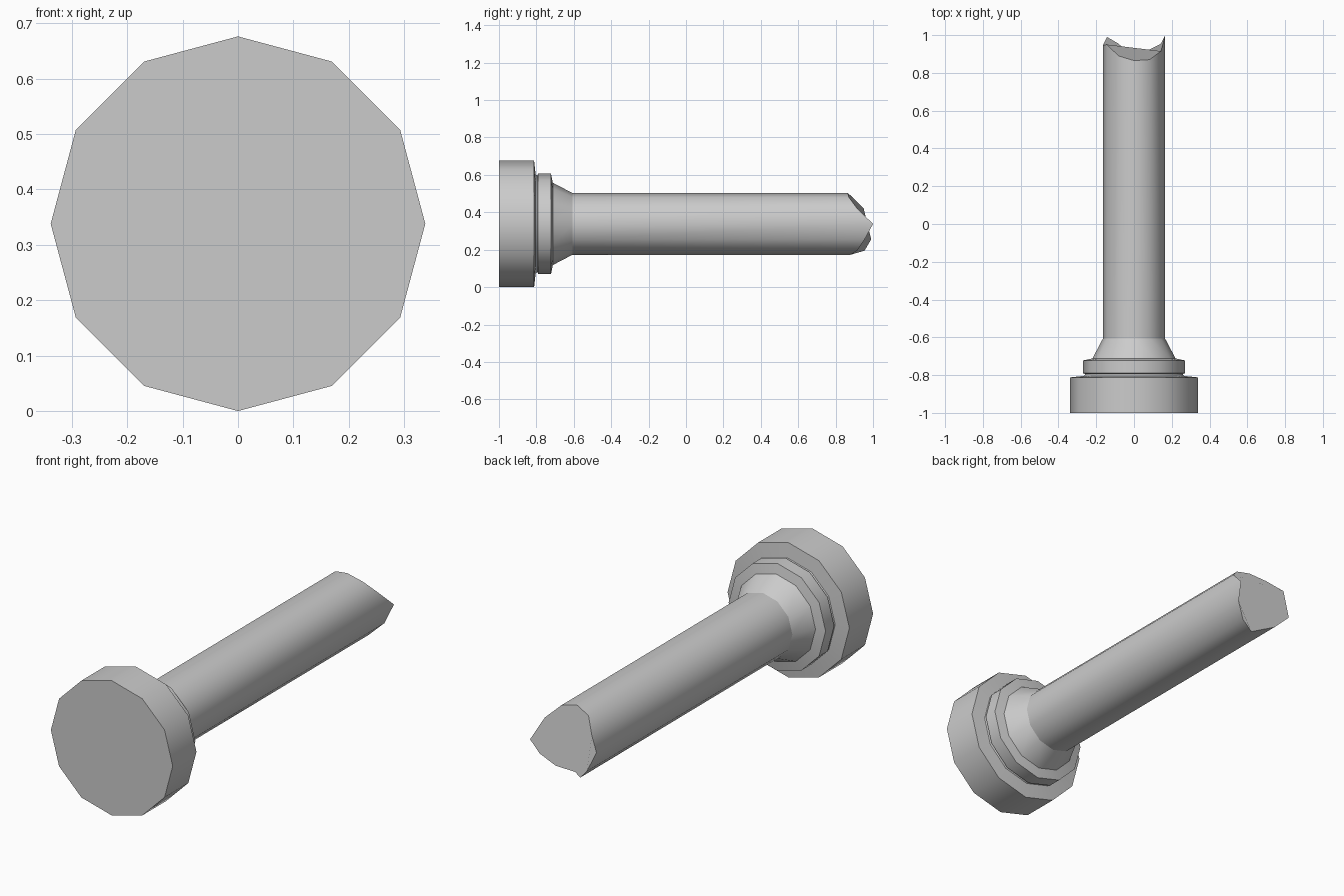
import bpy, bmesh
from math import cos, sin, pi

if "Cube" in bpy.data.objects:
    bpy.data.objects.remove(bpy.data.objects["Cube"])

SIDES = 12
CENTRE_Z = 0.338
# (y, radius) profile: head, collar, taper, shaft
PROFILE = [(-1.0, 0.338), (-0.812, 0.338), (-0.804, 0.265), (-0.795, 0.258),
           (-0.79, 0.269), (-0.722, 0.269), (-0.712, 0.22), (-0.607, 0.165)]
# Jagged broken end: y of each of the shaft's corners
TIP_Y = [1.0, 0.915, 0.87, 0.865, 0.89, 0.95, 0.945, 0.99, 0.955, 0.88, 0.915, 0.955]


def ring(bm, ys, radius):
    return [bm.verts.new((radius * cos(2 * pi * i / SIDES), ys[i],
                          CENTRE_Z + radius * sin(2 * pi * i / SIDES)))
            for i in range(SIDES)]


bm = bmesh.new()
rings = [ring(bm, [y] * SIDES, r) for y, r in PROFILE]
rings.append(ring(bm, TIP_Y, PROFILE[-1][1]))

# Smooth sides between neighbouring rings
for a, b in zip(rings, rings[1:]):
    for i in range(SIDES):
        j = (i + 1) % SIDES
        bm.faces.new((a[i], b[i], b[j], a[j])).smooth = True

# Flat caps at the head and the broken end
bm.faces.new(rings[0])
bm.faces.new(rings[-1])
bmesh.ops.recalc_face_normals(bm, faces=bm.faces[:])

# Every ring is a crisp edge
for r in rings:
    for i in range(SIDES):
        bm.edges.get((r[i], r[(i + 1) % SIDES])).smooth = False

mesh = bpy.data.meshes.new("broken_bolt")
bm.to_mesh(mesh)
bm.free()
bolt = bpy.data.objects.new("broken_bolt", mesh)
bpy.context.collection.objects.link(bolt)
